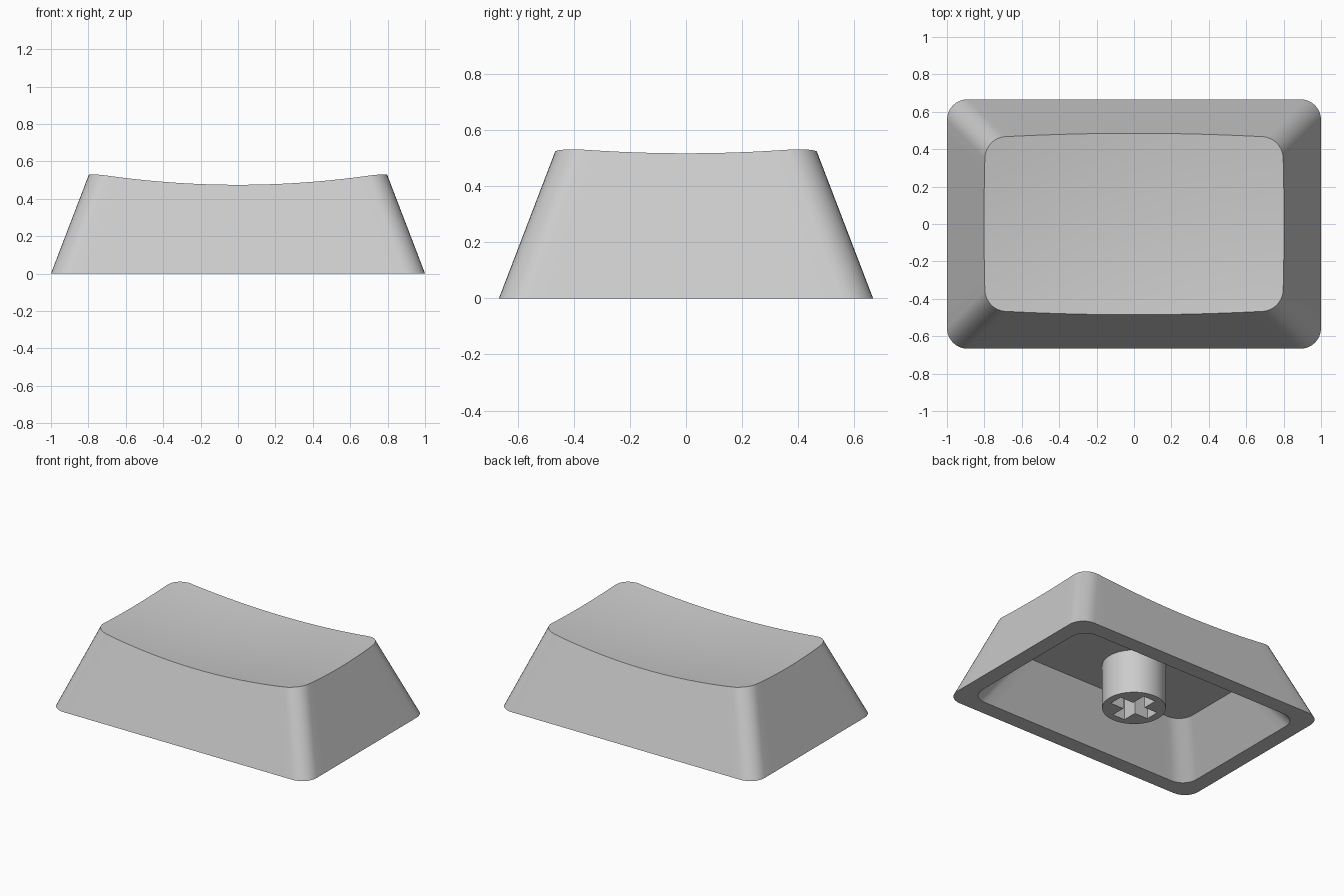
import bpy, bmesh, math

if "Cube" in bpy.data.objects:
    bpy.data.objects.remove(bpy.data.objects["Cube"])

SLOPE = 0.383                       # inward lean of the outer walls per unit of height
HX, HY, R, WALL = 1.0, 0.6667, 0.11, 0.111
CEILING, LEAN = 0.31, 0.2           # cavity height and total inward lean of its walls

grey = bpy.data.materials.new("light grey")
grey.diffuse_color = (0.6, 0.6, 0.6, 1)
grey.use_nodes = True
grey.node_tree.nodes["Principled BSDF"].inputs["Base Color"].default_value = grey.diffuse_color


def dish(x, y):
    """Height of the shallow bowl on top."""
    return 0.45 + 0.104 * (x * x + y * y)


def rounded_rect(inset):
    """Counter-clockwise outline with rounded corners and divided sides."""
    cx, cy = HX - inset - R, HY - inset - R
    arcs = []
    for i, (sx, sy) in enumerate([(1, 1), (-1, 1), (-1, -1), (1, -1)]):
        arcs.append([(sx * cx + R * math.cos((i + j / 8) * math.pi / 2),
                      sy * cy + R * math.sin((i + j / 8) * math.pi / 2))
                     for j in range(9)])
    pts = []
    for i, arc in enumerate(arcs):
        pts += arc
        a, b, n = arc[-1], arcs[(i + 1) % 4][0], (20, 12)[i % 2]
        pts += [(a[0] + (b[0] - a[0]) * k / n, a[1] + (b[1] - a[1]) * k / n)
                for k in range(1, n)]
    return pts


def bridge(bm, a, b):
    n = len(a)
    for i in range(n):
        j = (i + 1) % n
        bm.faces.new((a[i], a[j], b[j], b[i]))


def finish(bm, name, smooth=True):
    bmesh.ops.recalc_face_normals(bm, faces=bm.faces)
    me = bpy.data.meshes.new(name)
    bm.to_mesh(me)
    bm.free()
    me.materials.append(grey)
    ob = bpy.data.objects.new(name, me)
    bpy.context.collection.objects.link(ob)
    if smooth:
        shade(ob)
    return ob


def select(ob):
    bpy.ops.object.select_all(action='DESELECT')
    ob.select_set(True)
    bpy.context.view_layer.objects.active = ob


def shade(ob):
    select(ob)
    bpy.ops.object.shade_smooth_by_angle(angle=math.radians(30))


# Hollow key shell: flat ceiling, inner wall, rim, outer wall, dished top
bm = bmesh.new()


def flat_ring(inset, z):
    return [bm.verts.new((x, y, z)) for x, y in rounded_rect(inset)]


ceiling = flat_ring(WALL + LEAN, CEILING)
inner = flat_ring(WALL, 0)
outer = flat_ring(0, 0)
bm.faces.new(ceiling)
bridge(bm, ceiling, inner)
bridge(bm, inner, outer)

# Each outer wall line is followed up until it meets the bowl
edge = []
for x0, y0 in rounded_rect(0):
    z = 0.5
    for _ in range(10):
        t = SLOPE * z
        x = x0 - t * max(-1, min(1, x0 / (HX - R)))
        y = y0 - t * max(-1, min(1, y0 / (HY - R)))
        z = dish(x, y)
    edge.append((x, y))
prev = outer
for k in range(10, 0, -1):
    f = k / 10
    ring = [bm.verts.new((x * f, y * f, dish(x * f, y * f))) for x, y in edge]
    bridge(bm, prev, ring)
    prev = ring
centre = bm.verts.new((0, 0, dish(0, 0)))
for i in range(len(prev)):
    bm.faces.new((prev[i], prev[(i + 1) % len(prev)], centre))
finish(bm, "key_shell")


# Round mounting stem with a cross-shaped socket
def prism(name, pts, z0, z1):
    bm = bmesh.new()
    lo = [bm.verts.new((x, y, z0)) for x, y in pts]
    hi = [bm.verts.new((x, y, z1)) for x, y in pts]
    bm.faces.new(lo)
    bm.faces.new(hi)
    bridge(bm, lo, hi)
    return finish(bm, name, False)


stem = prism("stem", [(0.203 * math.cos(i * math.pi / 32), 0.203 * math.sin(i * math.pi / 32))
                      for i in range(64)], 0, CEILING + 0.003)
a, w = 0.152, 0.048
cross = []
for q in range(4):
    c, s = (1, 0, -1, 0)[q], (0, 1, 0, -1)[q]
    cross += [(x * c - y * s, x * s + y * c) for x, y in ((a, -w), (a, w), (w, w))]
cutter = prism("socket_cutter", cross, -0.1, CEILING - 0.005)
cutter.hide_render = True
mod = stem.modifiers.new("socket", 'BOOLEAN')
mod.operation, mod.solver, mod.object = 'DIFFERENCE', 'EXACT', cutter
select(stem)
bpy.ops.object.modifier_apply(modifier=mod.name)
bpy.data.objects.remove(cutter)
shade(stem)
